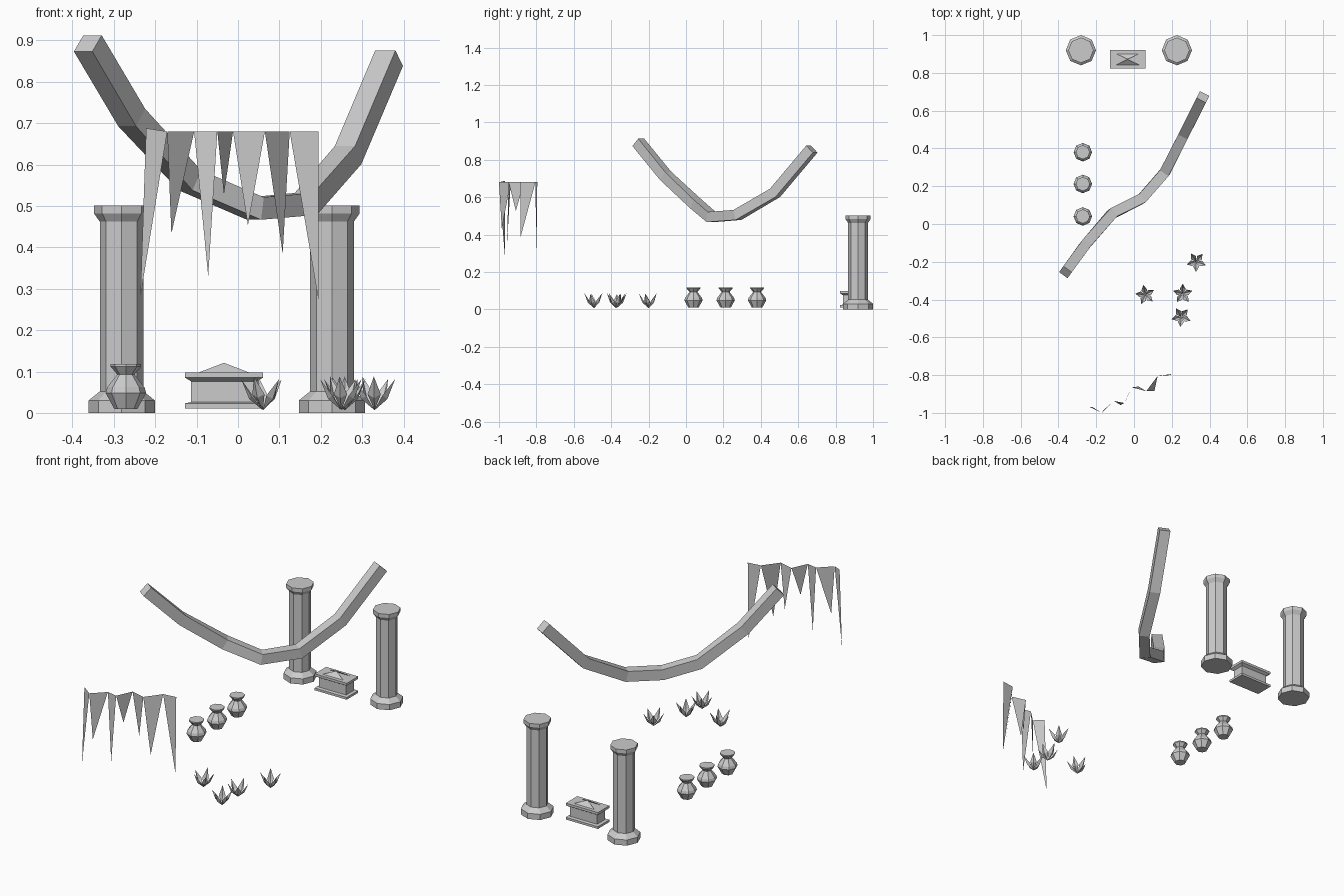
import bpy
from math import cos, sin, pi, radians
from mathutils import Vector

if "Cube" in bpy.data.objects:
    bpy.data.objects.remove(bpy.data.objects["Cube"])


def make(name, verts, faces, loc=(0, 0, 0), rot=0):
    me = bpy.data.meshes.new(name)
    me.from_pydata([tuple(v) for v in verts], [], faces)
    me.update()
    ob = bpy.data.objects.new(name, me)
    ob.location = loc
    ob.rotation_euler.z = rot
    bpy.context.collection.objects.link(ob)
    return ob


def loft(name, rings, loc=(0, 0, 0)):
    """Closed solid through a list of equal-length rings."""
    n = len(rings[0])
    verts = [v for r in rings for v in r]
    faces = [(i * n + k, i * n + (k + 1) % n, (i + 1) * n + (k + 1) % n, (i + 1) * n + k)
             for i in range(len(rings) - 1) for k in range(n)]
    faces.append(tuple(reversed(range(n))))
    faces.append(tuple(range(len(verts) - n, len(verts))))
    return make(name, verts, faces, loc)


def turned(name, profile, loc, n=8):
    return loft(name, [[(r * cos(2 * pi * k / n), r * sin(2 * pi * k / n), z)
                        for k in range(n)] for r, z in profile], loc)


# Two octagonal columns
for name, x in (("left_column", -0.281), ("right_column", 0.227)):
    turned(name, [(0.08, 0), (0.08, 0.03), (0.053, 0.052), (0.053, 0.462),
                  (0.067, 0.482), (0.067, 0.501)], (x, 0.92, 0))

# Three vases in a row
for i, y in enumerate((0.04, 0.212, 0.38)):
    turned(f"vase_{i + 1}", [(0.028, 0.01), (0.049, 0.048), (0.045, 0.062), (0.021, 0.093),
                             (0.037, 0.112), (0.037, 0.118)], (-0.271, y, 0))

# Stone chest with plinth and lip
prof = [(0, 0.011), (0, 0.023), (0.015, 0.026), (0.015, 0.076), (0, 0.085), (0, 0.098)]
hx, hy = 0.094, 0.048
loft("chest", [[(sx * (hx - d), sy * (hy - d), z)
                for sx, sy in ((-1, -1), (1, -1), (1, 1), (-1, 1))] for d, z in prof],
     (-0.034, 0.872, 0))
# Triangular crests on the lid
make("chest_crest", [(-0.06, -0.029, 0.098), (0.06, -0.029, 0.098), (0, 0, 0.121),
                     (0.06, 0.029, 0.098), (-0.06, 0.029, 0.098)],
     [(0, 1, 2), (3, 4, 2)], (-0.034, 0.872, 0))

# Sagging beam, square section swept along a path
path = [Vector(p) for p in ((-0.363, -0.255, 0.893), (-0.257, -0.109, 0.714),
                            (-0.116, 0.055, 0.562), (0.042, 0.135, 0.494),
                            (0.164, 0.275, 0.505), (0.266, 0.476, 0.623),
                            (0.365, 0.673, 0.857))]
h = 0.0275
rings = []
for i, p in enumerate(path):
    a = (p - path[i - 1]).normalized() if i else Vector()
    b = (path[i + 1] - p).normalized() if i < len(path) - 1 else Vector()
    t = (a + b).normalized()
    side = t.cross(Vector((0, 0, 1))).normalized()
    up = side.cross(t)
    rings.append([p + h * (u * side + v * up) for u, v in ((-1, -1), (1, -1), (1, 1), (-1, 1))])
loft("sagging_beam", rings)

# Leafy tufts: five folded leaves each
leaf = [(0, 0, 0.007), (0.026, -0.016, 0.045), (0.033, 0, 0.036),
        (0.026, 0.016, 0.045), (0.053, 0, 0.088)]
for i, (x, y, a) in enumerate(((0.33, -0.2, 52), (0.06, -0.375, 30),
                               (0.258, -0.37, 18), (0.25, -0.492, 49))):
    verts, faces = [], []
    for k in range(5):
        c, s = cos(2 * pi * k / 5), sin(2 * pi * k / 5)
        lift = 1.0 if k % 2 else 0.93
        o = len(verts)
        verts += [(px * c - py * s, px * s + py * c, pz * lift) for px, py, pz in leaf]
        faces += [(o, o + 1, o + 2), (o, o + 2, o + 3), (o + 1, o + 4, o + 2), (o + 2, o + 4, o + 3)]
    make(f"leaf_tuft_{i + 1}", verts, faces, (x, y, 0), radians(a))

# Hanging curtain of pointed strips
top = [(-0.222, -0.968, 0.688), (-0.171, -1.0, 0.68), (-0.106, -0.937, 0.68),
       (-0.05, -0.948, 0.68), (-0.012, -0.865, 0.68), (0.065, -0.885, 0.68),
       (0.125, -0.805, 0.68), (0.195, -0.795, 0.68)]
tips = [(-0.236, -0.968, 0.28), (-0.161, -0.985, 0.433), (-0.072, -0.958, 0.33),
        (-0.034, -0.91, 0.527), (0.024, -0.86, 0.453), (0.108, -0.885, 0.385),
        (0.194, -0.8, 0.275)]
make("hanging_strips", top + tips, [(i, 8 + i, i + 1) for i in range(7)])
